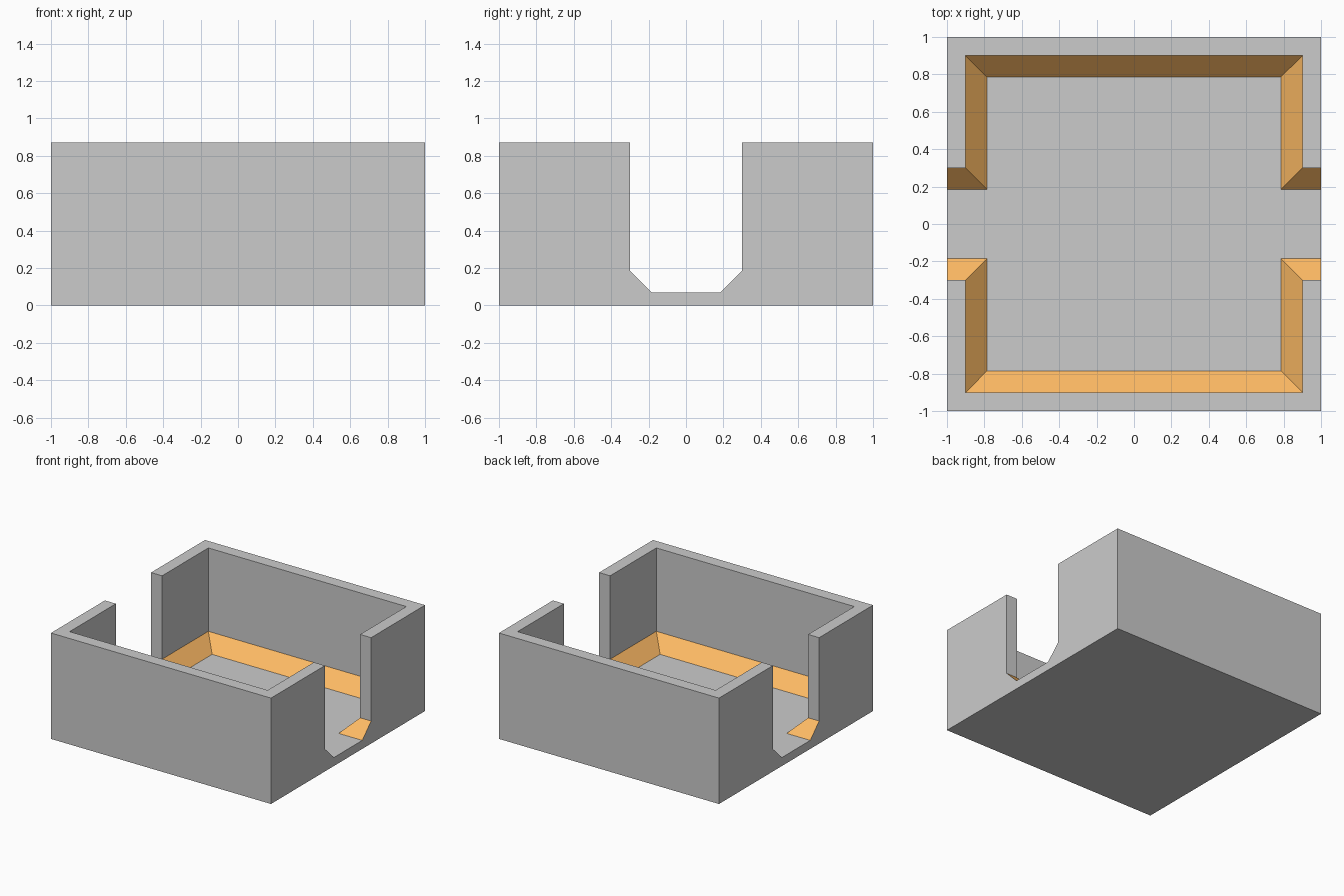
import bpy, bmesh

if "Cube" in bpy.data.objects:
    bpy.data.objects.remove(bpy.data.objects["Cube"])

H, FLOOR, CH = 0.87, 0.07, 0.115   # wall height, floor height, chamfer size
INNER, GAP = 0.9, 0.3              # inner wall face, half width of the openings


def ring(bm, inner, gap, z):
    """Cross-shaped cavity outline: 12 points, open at x = +1 and x = -1."""
    q = [(1, gap), (inner, gap), (inner, inner)]
    pts = (q + [(-x, y) for x, y in reversed(q)]
           + [(-x, -y) for x, y in q] + [(x, -y) for x, y in reversed(q)])
    return [bm.verts.new((x, y, z)) for x, y in pts]


def square(bm, z):
    return [bm.verts.new((x, y, z)) for x, y in ((1, 1), (-1, 1), (-1, -1), (1, -1))]


bm = bmesh.new()
F = ring(bm, INNER - CH, GAP - CH, FLOOR)
M = ring(bm, INNER, GAP, FLOOR + CH)
T = ring(bm, INNER, GAP, H)
B, C = square(bm, 0), square(bm, H)

# cavity floor, base, front and back
for f in (F, B, [B[0], B[1], C[1], C[0]], [B[2], B[3], C[3], C[2]]):
    bm.faces.new(f)
# wall tops
bm.faces.new(T[:6] + [C[1], C[0]])
bm.faces.new(T[6:] + [C[3], C[2]])
# sides with openings
bm.faces.new([B[3], B[0], C[0], T[0], M[0], F[0], F[11], M[11], T[11], C[3]])
bm.faces.new([B[1], B[2], C[2], T[6], M[6], F[6], F[5], M[5], T[5], C[1]])
# inner walls and orange chamfer strip
for i in range(12):
    if i in (5, 11):
        continue
    bm.faces.new([M[i], M[i + 1], T[i + 1], T[i]])
    bm.faces.new([F[i], F[i + 1], M[i + 1], M[i]]).material_index = 1
bmesh.ops.recalc_face_normals(bm, faces=bm.faces[:])

me = bpy.data.meshes.new("open_tray")
bm.to_mesh(me)
bm.free()
grey = bpy.data.materials.new("grey")
grey.diffuse_color = (0.8, 0.8, 0.8, 1)
grey.use_nodes = True
grey.node_tree.nodes["Principled BSDF"].inputs["Base Color"].default_value = grey.diffuse_color
orange = bpy.data.materials.new("orange")
orange.diffuse_color = (1.0, 0.5, 0.13, 1)
orange.use_nodes = True
orange.node_tree.nodes["Principled BSDF"].inputs["Base Color"].default_value = orange.diffuse_color
me.materials.append(grey)
me.materials.append(orange)
bpy.context.collection.objects.link(bpy.data.objects.new("open_tray", me))
